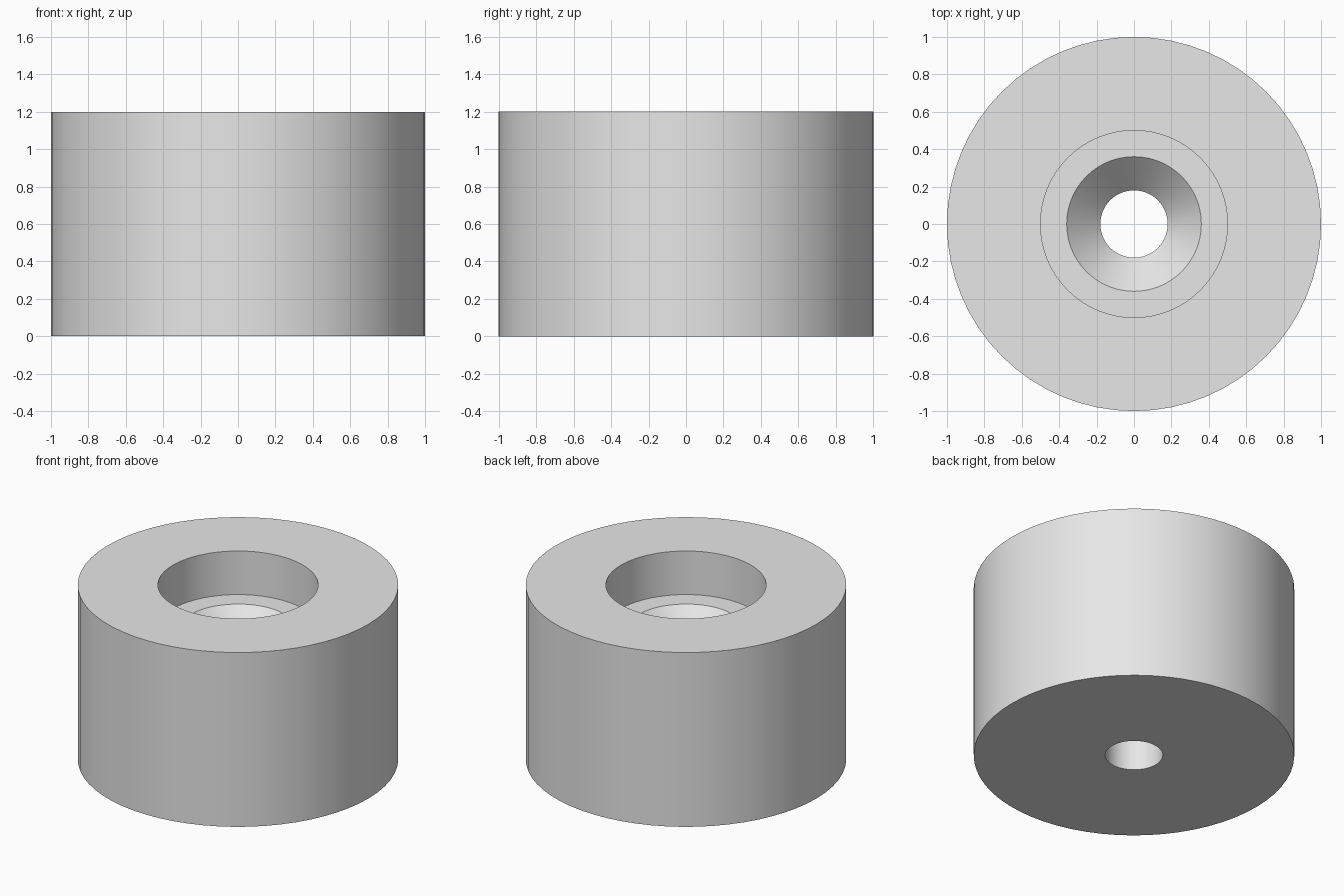
import bpy
import bmesh
import math

SEGMENTS = 64

cube = bpy.data.objects.get("Cube")
if cube:
    bpy.data.objects.remove(cube, do_unlink=True)

# Single neutral grey
grey = bpy.data.materials.new("light_grey")
grey.use_nodes = True
colour = (0.8, 0.8, 0.8, 1.0)
grey.diffuse_color = colour
grey.node_tree.nodes["Principled BSDF"].inputs["Base Color"].default_value = colour


def lathe(name, profile, material):
    """Revolve a closed (radius, height) profile around the z axis."""
    bm = bmesh.new()
    verts = [bm.verts.new((r, 0, z)) for r, z in profile]
    edges = [bm.edges.new((v, verts[(i + 1) % len(verts)])) for i, v in enumerate(verts)]
    bmesh.ops.spin(bm, geom=verts + edges, cent=(0, 0, 0), axis=(0, 0, 1),
                   angle=math.tau, steps=SEGMENTS, use_merge=True)
    bmesh.ops.remove_doubles(bm, verts=bm.verts[:], dist=0.0001)
    bmesh.ops.recalc_face_normals(bm, faces=bm.faces[:])
    mesh = bpy.data.meshes.new(name)
    bm.to_mesh(mesh)
    bm.free()
    mesh.materials.append(material)
    obj = bpy.data.objects.new(name, mesh)
    bpy.context.collection.objects.link(obj)
    return obj


# Round spacer: outer wall, counterbore, countersink and through hole
outer, bore, sink, hole = 1.0, 0.5, 0.36, 0.18
height, ledge = 1.2, 0.9
spacer = lathe("round_spacer", [
    (hole, 0), (outer, 0), (outer, height), (bore, height),
    (bore, ledge), (sink, ledge), (hole, ledge - (sink - hole)),
], grey)

# Smooth walls with crisp rims
bpy.ops.object.select_all(action='DESELECT')
spacer.select_set(True)
bpy.context.view_layer.objects.active = spacer
bpy.ops.object.shade_smooth_by_angle(angle=math.radians(30))
